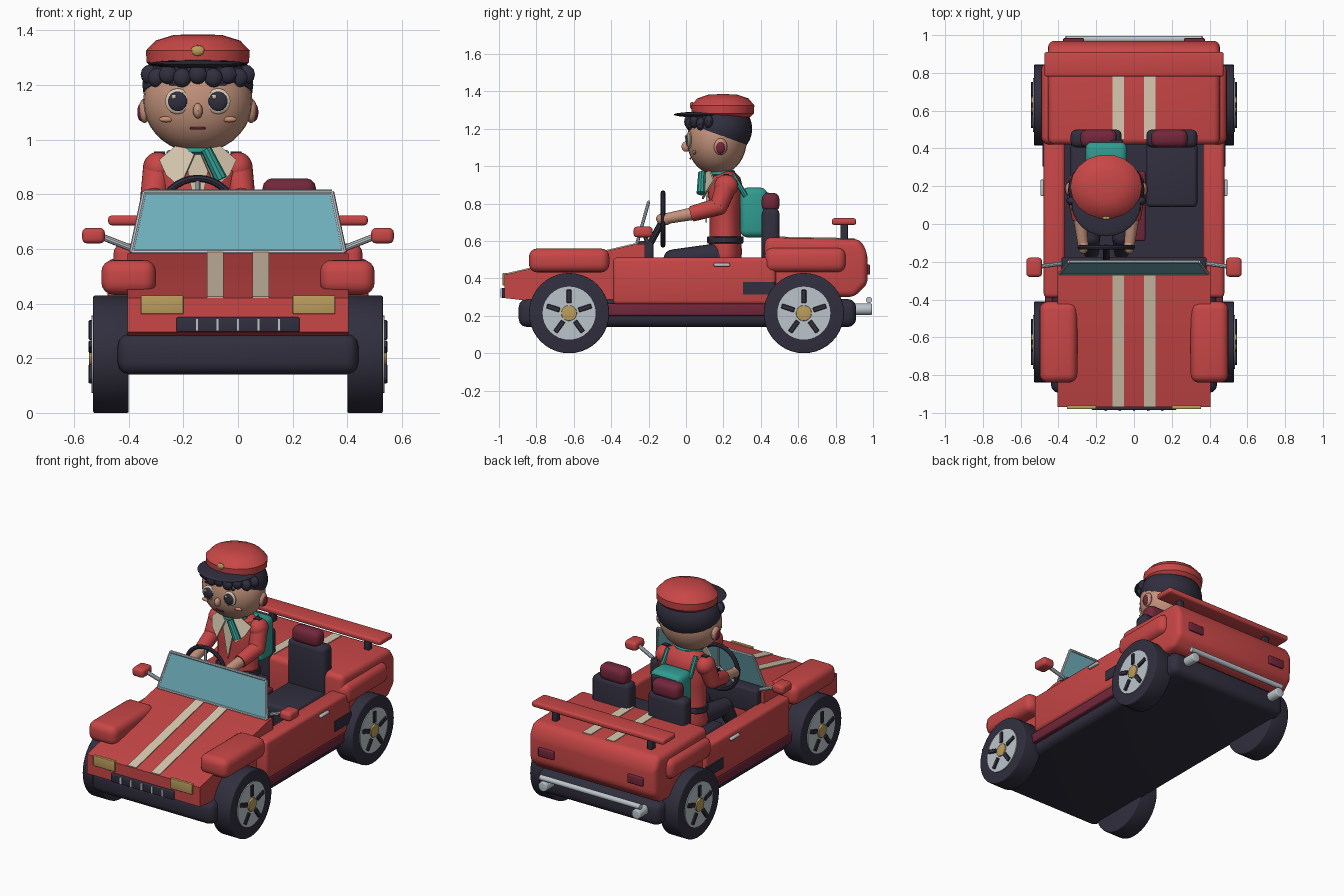
import bpy, bmesh, math
from mathutils import Vector, Matrix

if "Cube" in bpy.data.objects:
    bpy.data.objects.remove(bpy.data.objects["Cube"])

COLOURS = {
    'red': (.58, .062, .062), 'maroon': (.17, .02, .043), 'dark': (.03, .028, .048),
    'silver': (.5, .56, .6), 'gold': (.5, .34, .11), 'cream': (.68, .58, .43),
    'teal': (.03, .33, .28), 'glass': (.16, .43, .5), 'skin': (.55, .29, .2), 'blush': (.6, .27, .17)}
MATS = {}
for n, c in COLOURS.items():
    MATS[n] = bpy.data.materials.new(n)
    MATS[n].diffuse_color = (*c, 1)
SIDES = (-1, 1)


def finish(name, bm, mat, smooth=True):
    bmesh.ops.recalc_face_normals(bm, faces=bm.faces)
    me = bpy.data.meshes.new(name)
    bm.to_mesh(me)
    bm.free()
    ob = bpy.data.objects.new(name, me)
    bpy.context.collection.objects.link(ob)
    me.materials.append(MATS[mat])
    if smooth:
        bpy.ops.object.select_all(action='DESELECT')
        ob.select_set(True)
        bpy.context.view_layer.objects.active = ob
        bpy.ops.object.shade_smooth_by_angle(angle=math.radians(35))
    return ob


def box(name, x, y, z, mat, bevel=0, seg=3, rot=None):
    """Box from (low, high) ranges, optionally rounded and turned."""
    bm = bmesh.new()
    size = [abs(r[1] - r[0]) for r in (x, y, z)]
    bmesh.ops.create_cube(bm, size=1, matrix=Matrix.Diagonal((*size, 1)))
    if bevel:
        bmesh.ops.bevel(bm, geom=bm.edges[:], offset=bevel, segments=seg, profile=.5, affect='EDGES')
    if rot:
        bmesh.ops.transform(bm, matrix=rot, verts=bm.verts)
    bmesh.ops.translate(bm, vec=[(r[0] + r[1]) / 2 for r in (x, y, z)], verts=bm.verts)
    return finish(name, bm, mat)


def rod(name, a, b, r, mat, r2=None, n=20, bevel=0):
    """Cylinder or cone between two points."""
    a, b = Vector(a), Vector(b)
    bm = bmesh.new()
    turn = (b - a).to_track_quat('Z', 'Y').to_matrix().to_4x4()
    bmesh.ops.create_cone(bm, cap_ends=True, segments=n, radius1=r, radius2=r if r2 is None else r2,
                          depth=(b - a).length, matrix=Matrix.Translation((a + b) / 2) @ turn)
    if bevel:
        rims = [e for e in bm.edges if any(len(f.verts) > 4 for f in e.link_faces)]
        bmesh.ops.bevel(bm, geom=rims, offset=bevel, segments=3, profile=.5, affect='EDGES')
    return finish(name, bm, mat)


def ball(name, c, r, mat, n=20, cut=None):
    """Ellipsoid, optionally cut by a plane (point, normal), keeping the normal side."""
    bm = bmesh.new()
    bmesh.ops.create_uvsphere(bm, u_segments=n, v_segments=max(n * 2 // 3, 6), radius=1,
                              matrix=Matrix.Translation(c) @ Matrix.Diagonal((*r, 1)))
    if cut:
        bmesh.ops.bisect_plane(bm, geom=bm.verts[:] + bm.edges[:] + bm.faces[:],
                               plane_co=cut[0], plane_no=cut[1], clear_inner=True)
        bmesh.ops.holes_fill(bm, edges=[e for e in bm.edges if e.is_boundary])
    return finish(name, bm, mat)


def prism(name, yz, x, mat, bevel=0):
    """Side profile extruded across x."""
    bm = bmesh.new()
    f = bm.faces.new([bm.verts.new((x[0], *p)) for p in yz])
    g = bmesh.ops.extrude_face_region(bm, geom=[f])
    bmesh.ops.translate(bm, vec=(x[1] - x[0], 0, 0),
                        verts=[v for v in g['geom'] if isinstance(v, bmesh.types.BMVert)])
    if bevel:
        bmesh.ops.bevel(bm, geom=bm.edges[:], offset=bevel, segments=4, profile=.5, affect='EDGES')
    return finish(name, bm, mat)


def plate(name, pts, t, mat):
    bm = bmesh.new()
    bm.faces.new([bm.verts.new(p) for p in pts])
    ob = finish(name, bm, mat, False)
    m = ob.modifiers.new('thickness', 'SOLIDIFY')
    m.thickness, m.offset = t, 0
    return ob


def lathe(name, c, rz, sy, mat, n=20):
    """Rings of (radius, height), squashed in y by sy."""
    bm = bmesh.new()
    rings = [[bm.verts.new((c[0] + r * math.cos(k * math.tau / n), c[1] + r * sy * math.sin(k * math.tau / n), z))
              for k in range(n)] for r, z in rz]
    for a, b in zip(rings, rings[1:]):
        for k in range(n):
            bm.faces.new((a[k], a[k - 1], b[k - 1], b[k]))
    bm.faces.new(rings[0])
    bm.faces.new(rings[-1])
    return finish(name, bm, mat)


# Car body
box('chassis', (-.44, .44), (-.895, .91), (.14, .29), 'dark', .045)
prism('hood', [(-.97, .295), (-.97, .42), (-.27, .583), (-.22, .583), (-.22, .28), (-.84, .28)], (-.405, .405), 'red')
prism('rear_body', [(.42, .3), (.42, .62), (.93, .61), (.97, .54), (.97, .37), (.9, .3)], (-.455, .455), 'red', .035)
box('cabin_floor', (-.4, .4), (-.3, .45), (.27, .34), 'dark')
box('dashboard', (-.385, .385), (-.26, -.175), (.45, .6), 'dark', .012)
box('console', (-.06, .06), (-.09, .28), (.33, .5), 'maroon', .01)
for s in SIDES:
    box('side_panel', (s * .365, s * .478), (-.39, .48), (.26, .512), 'red', .022)
    box('side_skirt', (s * .34, s * .47), (-.43, .43), (.2, .265), 'maroon', .01)
    box('front_fender', (s * .3, s * .5), (-.84, -.41), (.432, .56), 'red', .045, 4)
    box('rear_fender', (s * .35, s * .492), (.42, .855), (.432, .565), 'red', .045, 4)
    box('side_vent', (s * .46, s * .484), (.305, .475), (.315, .382), 'dark')
    box('door_handle', (s * .47, s * .495), (.148, .235), (.464, .482), 'silver', .006)
    # Racing stripes
    x0, x1 = s * .053, s * .114
    plate('hood_stripe', [(x, y, .4225 + (y + .97) * .2329) for x, y in
                          ((x0, -.968), (x1, -.968), (x1, -.272), (x0, -.272))], .006, 'cream')
    plate('rear_stripe', [(x, y, .622 - (y - .42) * .0196) for x, y in
                          ((x0, .45), (x1, .45), (x1, .9), (x0, .9))], .006, 'cream')
    # Lamps
    box('headlight', (s * .2, s * .355), (-.98, -.96), (.362, .43), 'gold', .004)
    box('tail_light', (s * .265, s * .375), (.96, .984), (.42, .475), 'maroon', .006)
    # Mirrors
    rod('mirror_arm', (s * .385, -.21, .6), (s * .5, -.225, .645), .012, 'silver', n=10)
    box('mirror', (s * .487, s * .57), (-.28, -.178), (.62, .677), 'red', .018)
    # Spoiler posts and exhausts
    box('spoiler_post', (s * .325, s * .36), (.825, .865), (.6, .69), 'dark', .005)
    rod('exhaust', (s * .335, .88, .235), (s * .335, .995, .235), .031, 'silver', bevel=.006)
    # Wheels
    for y in (-.625, .63):
        rod('tyre', (s * .4, y, .2145), (s * .53, y, .2145), .2145, 'dark', n=40, bevel=.006)
        rod('rim', (s * .5, y, .2145), (s * .536, y, .2145), .142, 'silver', n=32)
        rod('hub', (s * .5, y, .2145), (s * .545, y, .2145), .042, 'gold', n=20, bevel=.004)
        for k in range(5):
            a = math.radians(90 + 72 * k)
            box('rim_slot', (s * .5, s * .546), (y + .089 * math.cos(a) - .036, y + .089 * math.cos(a) + .036),
                (.2145 + .089 * math.sin(a) - .013, .2145 + .089 * math.sin(a) + .013), 'dark', .003, 1,
                Matrix.Rotation(a, 4, 'X'))
    # Seats
    box('seat_cushion', (s * .065, s * .335), (.09, .43), (.33, .49), 'dark', .02)
    box('seat_back', (s * .065, s * .335), (.405, .5), (.36, .775), 'dark', .03)
    box('headrest', (s * .09, s * .285), (.405, .5), (.755, .858), 'maroon', .035)
box('spoiler', (-.475, .475), (.78, .91), (.686, .722), 'red', .013)
rod('rear_bar', (-.36, .978, .285), (.36, .978, .285), .017, 'silver', n=12)
box('grille', (-.225, .225), (-.985, -.95), (.295, .35), 'dark', .006)
for k in range(-2, 3):
    box('grille_bar', (k * .075 - .006, k * .075 + .006), (-.991, -.98), (.299, .345), 'silver')

# Windscreen
low, high = [(-.39, -.262, .587), (.39, -.262, .587)], [(.343, -.2, .808), (-.343, -.2, .808)]
plate('windscreen', low + high, .008, 'glass')
corners = low + high
for k in range(4):
    rod('windscreen_frame', corners[k], corners[(k + 1) % 4], .009, 'silver', n=8)

# Steering wheel
CX = -.147
bpy.ops.mesh.primitive_torus_add(location=(CX, -.123, .718), rotation=(math.pi / 2, 0, 0), major_radius=.14,
                                 minor_radius=.013, major_segments=32, minor_segments=8)
bpy.context.object.name = 'steering_wheel'
bpy.context.object.data.materials.append(MATS['dark'])
bpy.ops.object.shade_smooth_by_angle()
for a in (90, 210, 330):
    a = math.radians(a)
    rod('steering_spoke', (CX, -.123, .718), (CX + .14 * math.cos(a), -.123, .718 + .14 * math.sin(a)), .009, 'silver', n=8)
rod('steering_column', (CX, -.12, .718), (CX, -.2, .57), .018, 'dark', n=10)

# Driver body
lathe('jacket', (CX, .21), [(.135, .5), (.145, .54), (.135, .61), (.135, .76), (.155, .88), (.13, .94), (.06, .98)], .62, 'red')
lathe('belt', (CX, .21), [(.142, .588), (.147, .593), (.147, .62), (.142, .625)], .66, 'dark')
rod('neck', (CX, .19, .93), (CX, .18, 1.02), .055, 'skin')
plate('shirt', [(CX - .05, .115, .95), (CX + .05, .115, .95), (CX, .108, .7)], .009, 'cream')
for s in SIDES:
    rod('thigh', (CX + s * .07, .2, .53), (CX + s * .08, -.07, .505), .062, 'dark', .05)
    ball('knee', (CX + s * .08, -.07, .505), (.05, .05, .05), 'dark', 12)
    rod('shin', (CX + s * .08, -.07, .505), (CX + s * .08, -.15, .37), .048, 'dark', .04)
    shoulder, elbow = (CX + s * .145, .215, .895), (CX + s * .163, .175, .785)
    wrist, hand = (CX + s * .14, .03, .745), (CX + s * .122, -.115, .718)
    ball('shoulder', shoulder, (.056, .064, .06), 'red')
    rod('upper_sleeve', shoulder, elbow, .056, 'red', .048)
    ball('elbow', elbow, (.048, .048, .048), 'red', 16)
    rod('lower_sleeve', elbow, wrist, .047, 'red', .042)
    rod('forearm', wrist, hand, .034, 'skin', .028)
    ball('hand', hand, (.03, .045, .034), 'skin', 14)
    box('shoulder_tab', (CX + s * .12, CX + s * .16), (.2, .23), (.945, .957), 'dark')
    plate('collar', [(CX + s * .012, .1, .945), (CX + s * .07, .125, .985), (CX + s * .14, .15, .925),
                     (CX + s * .115, .115, .87), (CX + s * .065, .09, .825)], .009, 'cream')
    rod('pack_strap', (CX + s * .1, .25, .955), (CX + s * .105, .32, .84), .014, 'teal', n=8)
rod('scarf_tail', (CX + .03, .085, .965), (CX + .085, .08, .855), .02, 'teal', .024, n=10)
lathe('scarf', (CX, .18), [(.075, .945), (.088, .955), (.085, .975), (.065, .985)], .95, 'teal')
box('backpack', (CX - .11, CX + .11), (.29, .435), (.62, .885), 'teal', .035)
box('pack_flap', (CX - .09, CX + .09), (.41, .446), (.8, .86), 'dark', .012)

# Driver head
HY = .165
ball('head', (CX, HY, 1.14), (.2, .16, .188), 'skin', 28)
ball('hair', (CX, .182, 1.2), (.203, .172, .155), 'dark', 24, ((CX, .35, 1.105), Vector((0, .36, 1))))
for k in range(9):
    a = math.radians(198 + k * 18)
    ball('fringe', (CX + .185 * math.cos(a), .17 + .155 * math.sin(a), 1.238 - .012 * (k % 2)), (.035, .025, .036), 'dark', 10)
lathe('cap', (CX, .197), [(.165, 1.262), (.187, 1.282), (.19, 1.325), (.155, 1.362), (.09, 1.382), (.03, 1.385)], .9, 'red', 18)
ball('cap_brim', (CX, .1, 1.276), (.182, .165, .016), 'dark', 24)
ball('cap_badge', (CX, .032, 1.325), (.026, .012, .02), 'gold', 8)
ball('nose', (CX, .0, 1.105), (.018, .024, .028), 'skin', 12)
box('mouth', (CX - .028, CX + .028), (.019, .028), (1.037, 1.046), 'maroon', .003)
for s in SIDES:
    ball('ear', (CX + s * .195, .185, 1.105), (.022, .036, .045), 'skin', 16)
    ball('ear_inner', (CX + s * .206, .185, 1.1), (.016, .026, .034), 'maroon', 14)
    # Eye layers turned to follow the face
    for n, r, d, m in (('eye_white', .046, .0, 'cream'), ('iris', .036, .006, 'dark')):
        ball(n, (CX + s * .074, .018 - d, 1.14), (r, .014, r * 1.02), m, 18)
    ball('eye_glint', (CX + s * .074 - .014, -.001, 1.157), (.009, .006, .009), 'cream', 8)
    box('eyebrow', (CX + s * .05, CX + s * .105), (.014, .03), (1.197, 1.208), 'dark', .004)
    ball('cheek', (CX + s * .115, .045, 1.074), (.028, .01, .011), 'blush', 14)

for m in bpy.data.materials:
    if m.users and not m.is_grease_pencil:
        m.use_nodes = True
        m.node_tree.nodes["Principled BSDF"].inputs["Base Color"].default_value = m.diffuse_color
